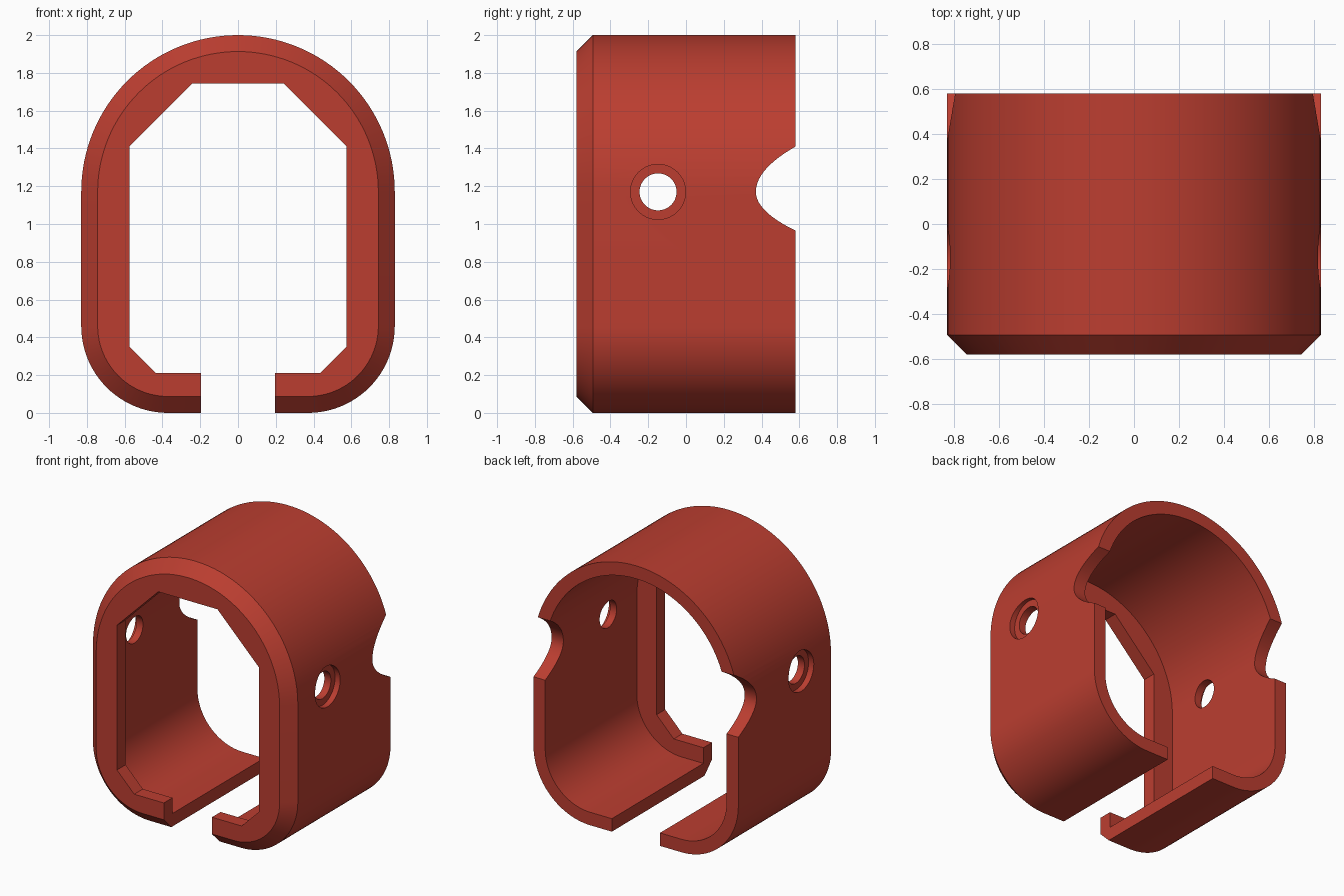
import bpy, bmesh, math
from mathutils import Vector

if "Cube" in bpy.data.objects:
    bpy.data.objects.remove(bpy.data.objects["Cube"])

HALF_W, TOP_Z, CORNER_R = 0.83, 1.17, 0.46
FRONT, BACK = -0.58, 0.58
CHAMFER, WALL = 0.087, 0.095

red = bpy.data.materials.new("brick red")
red.diffuse_color = (0.50, 0.048, 0.030, 1)
red.use_nodes = True
red.node_tree.nodes["Principled BSDF"].inputs["Base Color"].default_value = red.diffuse_color


def arc(cx, cz, r, a0, a1, n):
    return [(cx + r * math.cos(math.radians(a0 + (a1 - a0) * i / n)),
             cz + r * math.sin(math.radians(a0 + (a1 - a0) * i / n))) for i in range(n + 1)]


def outline(d):
    """Arched housing section, inset by d."""
    cx = HALF_W - CORNER_R
    return (arc(0, TOP_Z, HALF_W - d, 0, 180, 64)
            + arc(-cx, CORNER_R, CORNER_R - d, 180, 270, 24)
            + arc(cx, CORNER_R, CORNER_R - d, 270, 360, 24))


def loft(name, rings):
    """Closed solid through rings of equal point count."""
    bm = bmesh.new()
    loops = [[bm.verts.new(p) for p in ring] for ring in rings]
    n = len(loops[0])
    for a, b in zip(loops, loops[1:]):
        for i in range(n):
            j = (i + 1) % n
            bm.faces.new((a[i], a[j], b[j], b[i]))
    bm.faces.new(loops[0])
    bm.faces.new(loops[-1])
    bmesh.ops.recalc_face_normals(bm, faces=bm.faces)
    mesh = bpy.data.meshes.new(name)
    bm.to_mesh(mesh)
    bm.free()
    mesh.materials.append(red)
    obj = bpy.data.objects.new(name, mesh)
    bpy.context.collection.objects.link(obj)
    return obj


def along_y(name, pts, y0, y1):
    return loft(name, [[Vector((x, y, z)) for x, z in pts] for y in (y0, y1)])


def along_x(name, pts, x0, x1):
    return loft(name, [[Vector((x, y, z)) for y, z in pts] for x in (x0, x1)])


# Outer body with chamfered front rim
body = loft("clamp_housing", [[Vector((x, y, z)) for x, z in outline(d)]
                              for d, y in ((CHAMFER, FRONT), (0, FRONT + CHAMFER), (0, BACK))])

# Cavity open to the back, leaving a front lip
cutters = [along_y("cavity_cutter", outline(WALL), FRONT + 0.1, BACK + 0.2)]

# Eight-sided front opening
half = [(0.435, 0.21), (0.575, 0.35), (0.575, 1.41), (0.24, 1.745)]
cutters.append(along_y("opening_cutter", half + [(-x, z) for x, z in reversed(half)],
                       FRONT - 0.2, FRONT + 0.3))

# Slot along the bottom
cutters.append(along_y("slot_cutter", [(-0.195, -0.2), (0.195, -0.2), (0.195, 0.4), (-0.195, 0.4)],
                       FRONT - 0.3, BACK + 0.3))

# Curved notches in the rear edge of both sides
notch = []
for i in range(-24, 25):
    t = i / 24 * 1.1
    notch.append((0.37 + 0.21 * t * t, 1.17 + t * (0.24 if t > 0 else 0.205)))
cutters.append(along_x("notch_cutter", notch, -1.2, 1.2))

# Side screw holes with counterbores
cutters.append(along_x("hole_cutter", arc(-0.148, 1.17, 0.098, 0, 360, 40)[:-1], -1.3, 1.3))
for side in (-1, 1):
    cutters.append(along_x("counterbore_cutter", arc(-0.148, 1.17, 0.146, 0, 360, 40)[:-1],
                           side * (HALF_W - 0.042), side * 1.1))

# Cut everything and bake the result
for c in cutters:
    mod = body.modifiers.new(c.name, 'BOOLEAN')
    mod.operation, mod.solver, mod.object = 'DIFFERENCE', 'EXACT', c
bpy.context.view_layer.update()
baked = bpy.data.meshes.new_from_object(body.evaluated_get(bpy.context.evaluated_depsgraph_get()))
body.modifiers.clear()
body.data = baked
for c in cutters:
    bpy.data.objects.remove(c)

# Smooth curves, keep hard edges
bpy.context.view_layer.objects.active = body
body.select_set(True)
bpy.ops.object.shade_smooth_by_angle(angle=math.radians(25))
